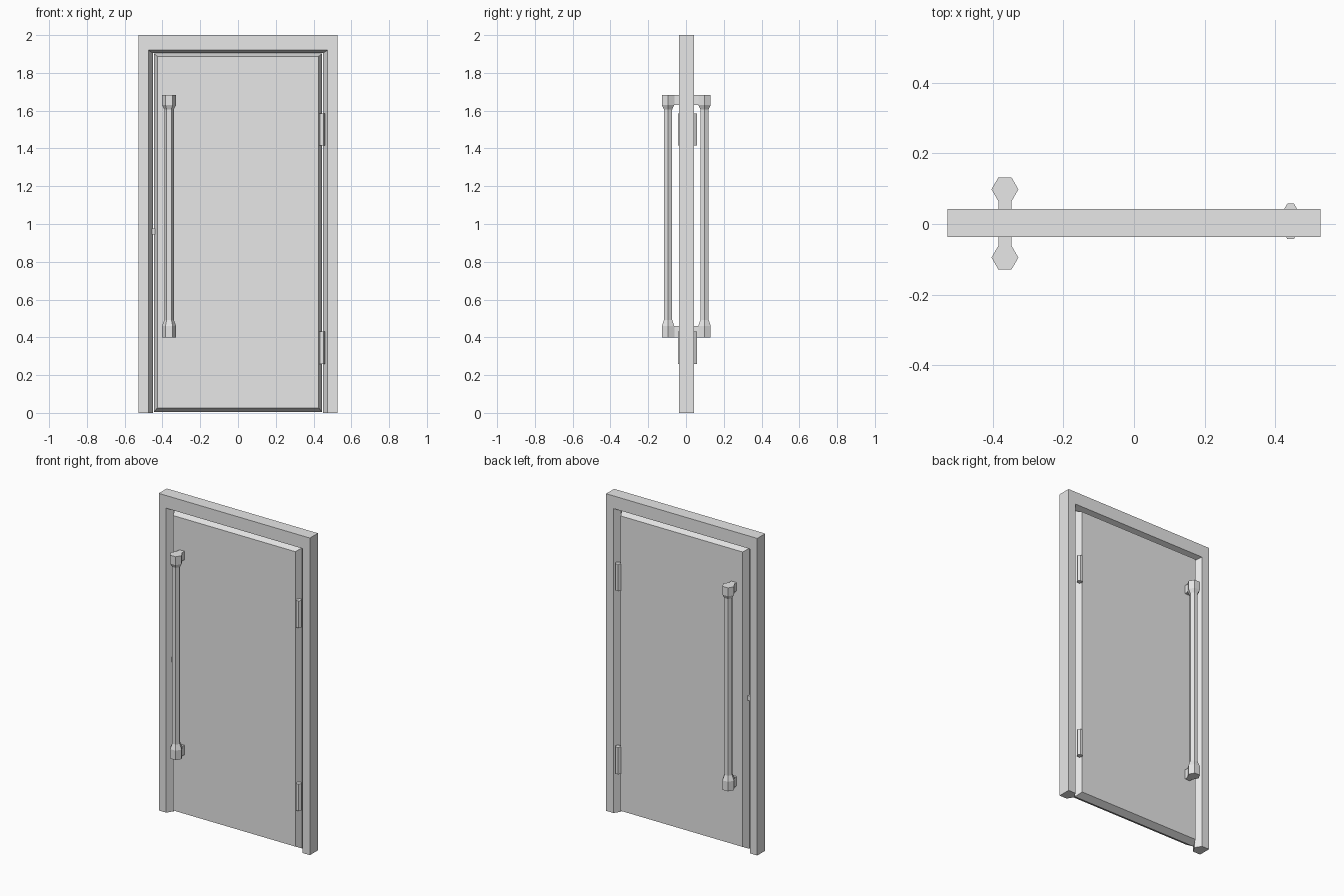
import bpy
import bmesh
from math import cos, sin, pi

cube = bpy.data.objects.get("Cube")
if cube:
    bpy.data.objects.remove(cube, do_unlink=True)

grey = bpy.data.materials.new("light grey")
grey.use_nodes = True
COLOUR = (0.8, 0.8, 0.8, 1)
grey.diffuse_color = COLOUR
grey.node_tree.nodes["Principled BSDF"].inputs["Base Color"].default_value = COLOUR

FRONT, BACK = -0.037, 0.043
MID = (FRONT + BACK) / 2


def finish(name, bm):
    bmesh.ops.recalc_face_normals(bm, faces=bm.faces)
    mesh = bpy.data.meshes.new(name)
    bm.to_mesh(mesh)
    bm.free()
    mesh.materials.append(grey)
    obj = bpy.data.objects.new(name, mesh)
    bpy.context.collection.objects.link(obj)
    return obj


def loft(name, sections, closed=True):
    """Skin a list of equal-length point loops and cap both ends."""
    bm = bmesh.new()
    rings = [[bm.verts.new(p) for p in ring] for ring in sections]
    for a, b in zip(rings, rings[1:]):
        for i in range(len(a)):
            j = (i + 1) % len(a)
            bm.faces.new((a[i], a[j], b[j], b[i]))
    bm.faces.new(rings[0])
    bm.faces.new(rings[-1])
    return finish(name, bm)


def box(name, x, y, z):
    ring = lambda h: [(x[0], y[0], h), (x[1], y[0], h), (x[1], y[1], h), (x[0], y[1], h)]
    return loft(name, [ring(z[0]), ring(z[1])])


def hexagon(x, y, z, rx, ry):
    return [(x + rx * cos(k * pi / 3), y + ry * sin(k * pi / 3) / sin(pi / 3), z)
            for k in range(6)]


# Door frame: a profile with a V-shaped inner edge swept round three sides
profile = [(0.527, 2.0, FRONT), (0.475, 1.92, FRONT), (0.45, 1.905, MID),
           (0.475, 1.92, BACK), (0.527, 2.0, BACK)]
corners = [(-1, 0), (-1, 1), (1, 1), (1, 0)]
loft("door_frame", [[(sx * w, y, top * t) for w, top, y in profile] for sx, t in corners])


# Door leaf: chamfered on every edge towards both faces
def leaf_ring(w, low, high, y):
    return [(-w, y, low), (w, y, low), (w, y, high), (-w, y, high)]


loft("door_leaf", [leaf_ring(0.426, 0.027, 1.887, FRONT),
                   leaf_ring(0.446, 0.005, 1.902, MID),
                   leaf_ring(0.426, 0.027, 1.887, BACK)])

# Latch bolt between leaf and frame
box("latch_bolt", (-0.456, -0.44), (MID - 0.012, MID + 0.012), (0.945, 0.975))

# Hinges: hexagonal barrels on both faces
for level, z in (("lower", 0.345), ("upper", 1.5)):
    for side, y in (("front", -0.028), ("back", 0.043)):
        loft(f"{level}_{side}_hinge",
             [hexagon(0.443, y, z + h, 0.018, 0.015) for h in (-0.085, 0.085)])

# Pull handles: a hexagonal bar flaring into end caps, with necks to the door
HX = -0.365
for side, y, face in (("front", -0.095, FRONT), ("back", 0.098, BACK)):
    bar, cap = (0.025, 0.022), (0.038, 0.033)
    stations = [(0.4, cap), (0.46, cap), (0.492, bar),
                (1.607, bar), (1.63, cap), (1.683, cap)]
    loft(f"{side}_handle", [hexagon(HX, y, z, *r) for z, r in stations])
    for level, z in (("lower", (0.4, 0.46)), ("upper", (1.63, 1.683))):
        box(f"{side}_{level}_handle_neck", (HX - 0.018, HX + 0.018),
            sorted((y * 0.8, face * 0.9)), z)
